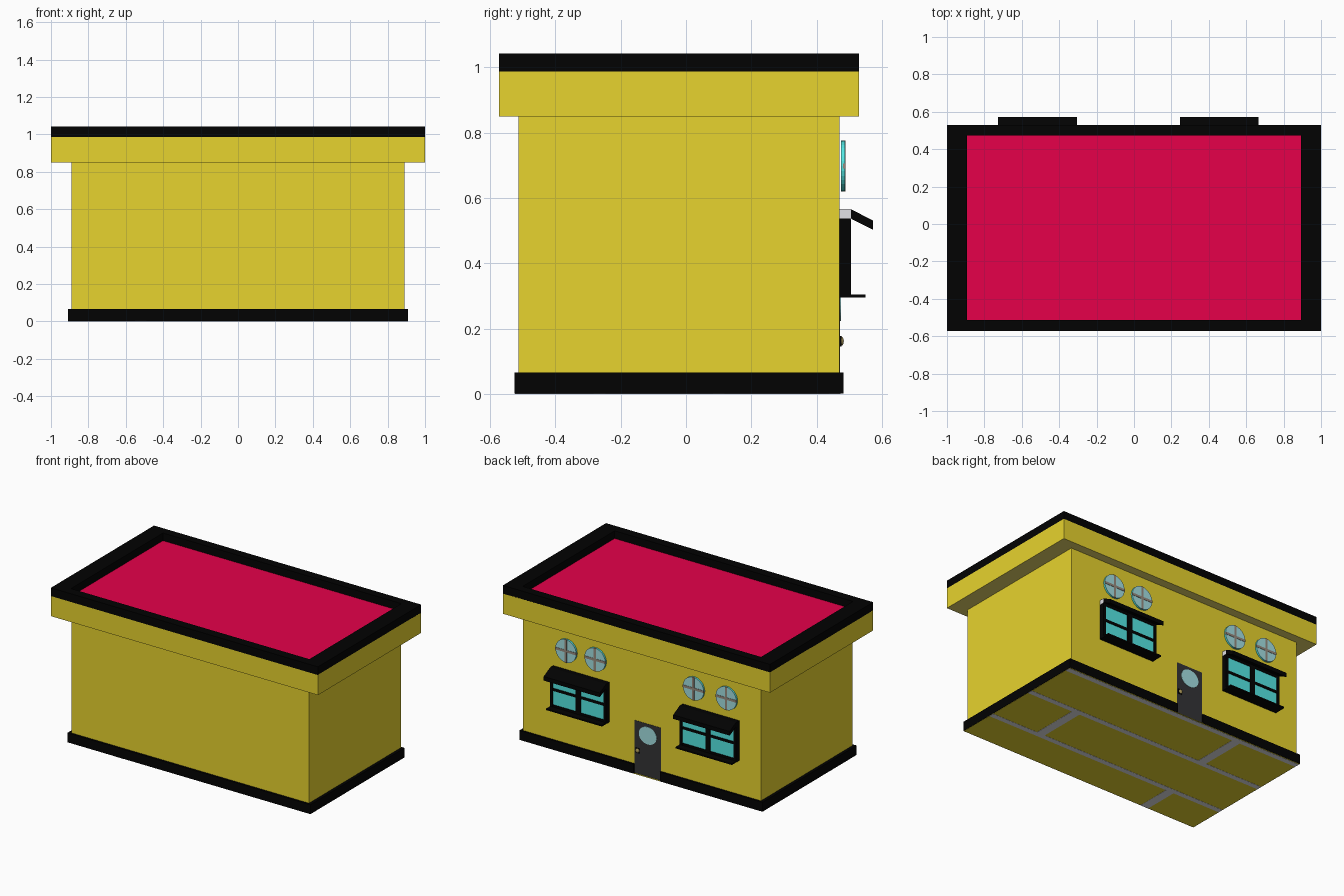
import bpy, bmesh, math
from mathutils import Matrix, Vector

cube = bpy.data.objects.get("Cube")
if cube:
    bpy.data.objects.remove(cube, do_unlink=True)


def linear(c):
    c /= 255
    return c / 12.92 if c <= 0.04045 else ((c + 0.055) / 1.055) ** 2.4


def material(name, *rgb):
    m = bpy.data.materials.new(name)
    m.use_nodes = True
    colour = [linear(c) for c in rgb] + [1]
    m.diffuse_color = colour
    m.node_tree.nodes["Principled BSDF"].inputs["Base Color"].default_value = colour
    return m


YELLOW = material("yellow brick", 231, 211, 46)
SOFFIT = material("dusty yellow brick", 228, 212, 105)
BLACK = material("black trim", 2, 2, 2)
RED = material("red roof", 230, 0, 74)
TEAL = material("teal glass", 88, 238, 234)
PALE = material("pale glass", 164, 224, 226)
DOOR = material("dark grey door", 52, 52, 54)
GREY = material("light grey mortar", 226, 226, 230)
BARS = material("taupe bars", 150, 138, 126)
BRASS = material("brass", 172, 152, 88)


def finish(name, bm, *mats):
    bmesh.ops.recalc_face_normals(bm, faces=bm.faces)
    me = bpy.data.meshes.new(name)
    bm.to_mesh(me)
    bm.free()
    for m in mats:
        me.materials.append(m)
    ob = bpy.data.objects.new(name, me)
    bpy.context.scene.collection.objects.link(ob)
    return ob


def box(name, x, y, z, mat):
    """Box from (min, max) pairs."""
    bm = bmesh.new()
    lo, hi = Vector((x[0], y[0], z[0])), Vector((x[1], y[1], z[1]))
    bmesh.ops.create_cube(bm, size=1, matrix=Matrix.Translation((lo + hi) / 2)
                          @ Matrix.Diagonal((*(hi - lo), 1)))
    return finish(name, bm, mat)


def prism(name, profile, x, mat):
    """Extrude a (y, z) profile along x."""
    bm = bmesh.new()
    face = bm.faces.new([bm.verts.new((x[0], y, z)) for y, z in profile])
    new = bmesh.ops.extrude_face_region(bm, geom=[face])["geom"]
    bmesh.ops.translate(bm, vec=(x[1] - x[0], 0, 0),
                        verts=[v for v in new if isinstance(v, bmesh.types.BMVert)])
    return finish(name, bm, mat)


def disc(name, x, z, rx, rz, y, rim, face):
    """Round pane on the back wall, with its own face colour."""
    bm = bmesh.new()
    place = (Matrix.Translation((x, sum(y) / 2, z)) @ Matrix.Diagonal((rx, 1, rz, 1))
             @ Matrix.Rotation(math.pi / 2, 4, "X"))
    bmesh.ops.create_cone(bm, cap_ends=True, segments=32, radius1=1, radius2=1,
                          depth=y[1] - y[0], matrix=place)
    bm.normal_update()
    for f in bm.faces:
        f.material_index = int(abs(f.normal.y) > 0.9)
    return finish(name, bm, rim, face)


WALL = 0.47          # back wall plane
DOOR_X = (-0.142, 0.056)

# Main building
box("walls", (-0.89, 0.89), (-0.512, WALL), (0.01, 0.87), YELLOW)
band = box("upper_band", (-1, 1), (-0.573, 0.53), (0.85, 0.988), YELLOW)
band.data.materials.append(SOFFIT)
for p in band.data.polygons:
    p.material_index = int(p.normal.z < -0.9)
box("roof", (-0.92, 0.92), (-0.53, 0.50), (0.985, 0.99), RED)

# Raised roof edge
for name, x, y in (("front", (-1, 1), (-0.573, -0.512)), ("back", (-1, 1), (0.473, 0.53)),
                   ("right", (-1, -0.893), (-0.512, 0.473)), ("left", (0.893, 1), (-0.512, 0.473))):
    box("roof_edge_" + name, x, y, (0.986, 1.042), BLACK)

# Base, open at the door
box("base", (-0.91, 0.91), (-0.525, WALL), (0.002, 0.066), BLACK)
box("base_back_right", (-0.91, DOOR_X[0]), (WALL, 0.482), (0.002, 0.066), BLACK)
box("base_back_left", (DOOR_X[1], 0.91), (WALL, 0.482), (0.002, 0.066), BLACK)

# Underside brickwork: long joints, then staggered cross joints
box("underside", (-0.908, 0.908), (-0.523, 0.48), (0.001, 0.004), YELLOW)
rows = [0.455, 0.1, -0.265]
for y in rows:
    box("long_joint", (-0.908, 0.908), (y - 0.018, y + 0.018), (0, 0.002), GREY)
for x, top, bottom in ((-0.44, rows[0], rows[1]), (0.53, rows[1], rows[2]), (-0.52, rows[2], -0.523)):
    box("cross_joint", (x - 0.03, x + 0.03), (bottom, top), (0, 0.002), GREY)

# Door
box("door", DOOR_X, (WALL - 0.01, 0.472), (0.001, 0.36), DOOR)
disc("door_window", -0.045, 0.282, 0.067, 0.059, (0.468, 0.474), PALE, PALE)
box("handle_plate", (0.018, 0.046), (0.47, 0.476), (0.145, 0.178), BLACK)
bm = bmesh.new()
bmesh.ops.create_uvsphere(bm, u_segments=16, v_segments=8, radius=0.014,
                          matrix=Matrix.Translation((0.03, 0.476, 0.162)) @ Matrix.Diagonal((1, 0.5, 1, 1)))
knob = finish("door_knob", bm, BRASS)
for p in knob.data.polygons:
    p.use_smooth = True


def window(x0, x1):
    mid, depth = (x0 + x1) / 2, (WALL - 0.005, 0.505)
    box("window_glass", (x0 + 0.01, x1 - 0.01), (WALL - 0.005, 0.499), (0.3, 0.54), TEAL)
    # Frame and bars
    for a, b in ((x0, x0 + 0.02), (x1 - 0.02, x1), (mid - 0.018, mid + 0.018)):
        box("window_upright", (a, b), depth, (0.3, 0.537), BLACK)
    for a, b in ((0.3, 0.318), (0.413, 0.43), (0.522, 0.537)):
        box("window_rail", (x0, x1), (depth[0], 0.504), (a, b), BLACK)
    box("window_sill", (x0, x1), (WALL - 0.005, 0.549), (0.295, 0.304), BLACK)
    # Head, with one pale end, and sloping awning
    head = box("window_head", (x0, x1), depth, (0.535, 0.566), BLACK)
    head.data.materials.append(GREY)
    for p in head.data.polygons:
        p.material_index = int(p.normal.x > 0.9)
    prism("awning", [(0.505, 0.566), (0.572, 0.531), (0.572, 0.503), (0.505, 0.537)], (x0, x1), BLACK)


def round_window(x, z=0.698, r=0.078):
    disc("round_window", x, z, r, r, (0.474, 0.486), TEAL, PALE)
    box("round_window_upright", (x - 0.008, x + 0.008), (0.48, 0.488), (z - r, z + r), BARS)
    box("round_window_rail", (x - r, x + r), (0.48, 0.488), (z - 0.008, z + 0.008), BARS)


for x0, x1 in ((0.245, 0.665), (-0.728, -0.305)):
    window(x0, x1)
for x in (0.56, 0.342, -0.395, -0.64):
    round_window(x)
